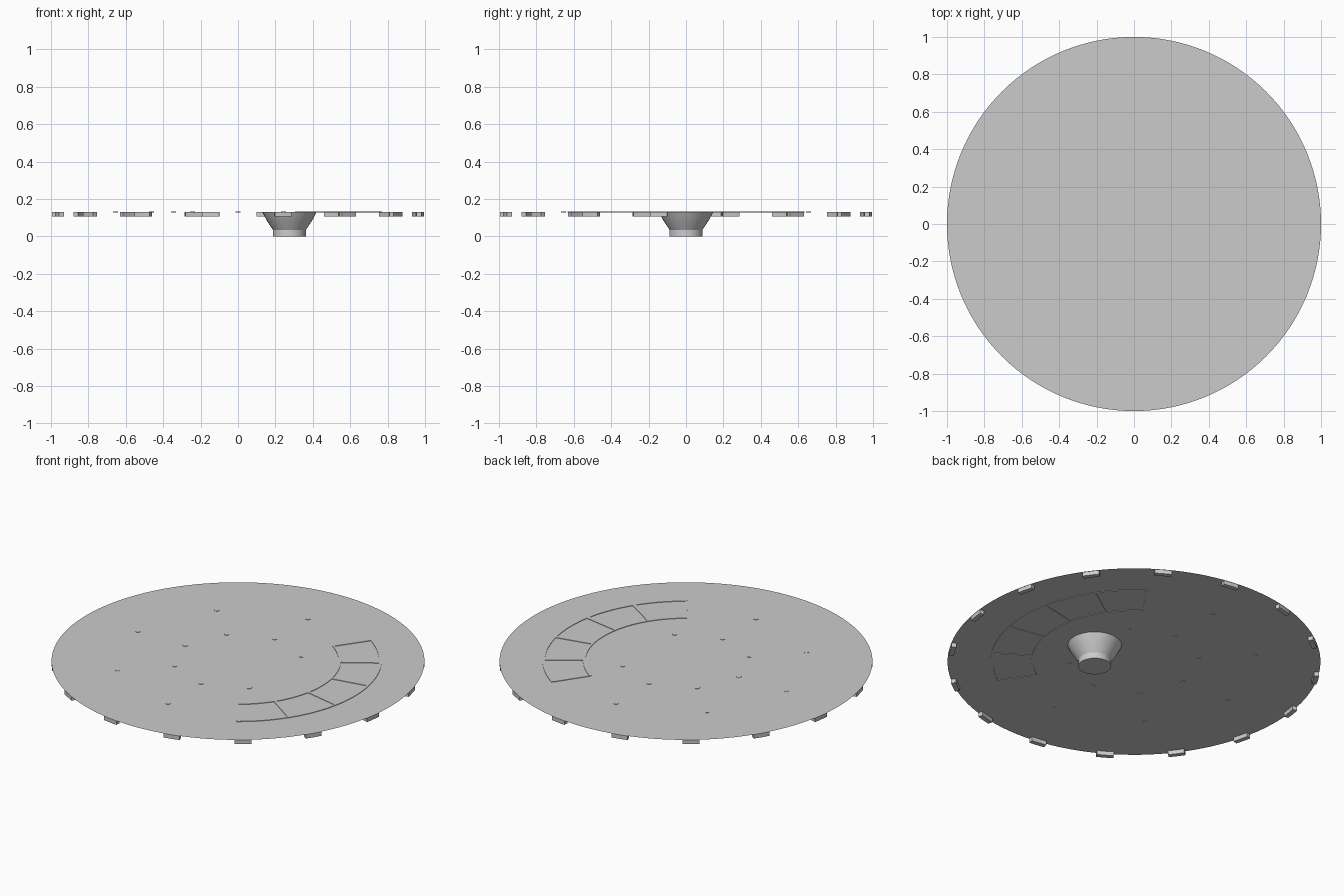
import bpy, bmesh
from math import sin, cos, pi, radians

if "Cube" in bpy.data.objects:
    bpy.data.objects.remove(bpy.data.objects["Cube"])

Z = 0.131          # height of the sheet


def finish(bm, name, smooth=True):
    bmesh.ops.remove_doubles(bm, verts=bm.verts, dist=1e-6)
    bmesh.ops.recalc_face_normals(bm, faces=bm.faces)
    me = bpy.data.meshes.new(name)
    bm.to_mesh(me)
    bm.free()
    ob = bpy.data.objects.new(name, me)
    bpy.context.collection.objects.link(ob)
    if smooth:
        bpy.ops.object.select_all(action='DESELECT')
        ob.select_set(True)
        bpy.context.view_layer.objects.active = ob
        bpy.ops.object.shade_smooth_by_angle(angle=radians(30))
    return ob


def sector(bm, r0, r1, a0, a1, z0, z1, n):
    """Solid ring sector, angles in degrees."""
    rings = []
    for i in range(n + 1):
        a = radians(a0 + (a1 - a0) * i / n)
        rings.append([bm.verts.new((r * cos(a), r * sin(a), z))
                      for r, z in ((r0, z0), (r1, z0), (r1, z1), (r0, z1))])
    for p, q in zip(rings, rings[1:]):
        for k in range(4):
            bm.faces.new((p[k], p[(k + 1) % 4], q[(k + 1) % 4], q[k]))
    bm.faces.new(rings[0])
    bm.faces.new(rings[-1][::-1])


# thin round sheet
bm = bmesh.new()
bm.faces.new([bm.verts.new((cos(2 * pi * i / 128), sin(2 * pi * i / 128), Z))
              for i in range(128)])
finish(bm, "round_sheet", False)

# sixteen lugs under the rim
bm = bmesh.new()
for i in range(16):
    a = 14.06 + 22.5 * i
    sector(bm, 0.972, 0.999, a - 2.65, a + 2.65, 0.106, Z - 0.001, 4)
finish(bm, "rim_lugs")

# window frame: two arcs and six radial bars
bm = bmesh.new()
lo, hi = Z - 0.003, Z + 0.003
sector(bm, 0.540, 0.552, -55.5, 55.5, lo, hi, 40)
sector(bm, 0.757, 0.770, -55.5, 55.5, lo, hi, 40)
for a in (-55.2, -33.7, -11.3, 11.3, 33.7, 55.2):
    w = 0.4 if abs(a) > 50 else 0.85
    sector(bm, 0.551, 0.758, a - w, a + w, lo, hi, 1)
finish(bm, "window_frame")

# small round fittings in two rings
bm = bmesh.new()
spots = [(0.345, 45 * k) for k in range(1, 8)] + [(0.655, 45 * k) for k in range(2, 7)]
for r, d in spots:
    a = radians(d)
    geo = bmesh.ops.create_cone(bm, cap_ends=True, segments=12,
                                radius1=0.014, radius2=0.014, depth=0.004)
    bmesh.ops.translate(bm, verts=geo["verts"], vec=(r * cos(a), r * sin(a), Z))
finish(bm, "small_fittings")

# flared hub hanging below the sheet
bm = bmesh.new()
profile = [(0.088, 0.0), (0.088, 0.035), (0.118, 0.08), (0.135, 0.11), (0.145, Z - 0.001)]
n = 32
rows = [[bm.verts.new((0.275 + r * cos(2 * pi * i / n), r * sin(2 * pi * i / n), z))
         for i in range(n)] for r, z in profile]
for p, q in zip(rows, rows[1:]):
    for i in range(n):
        j = (i + 1) % n
        bm.faces.new((p[i], p[j], q[j], q[i]))
bm.faces.new(rows[0][::-1])
finish(bm, "flared_hub")
